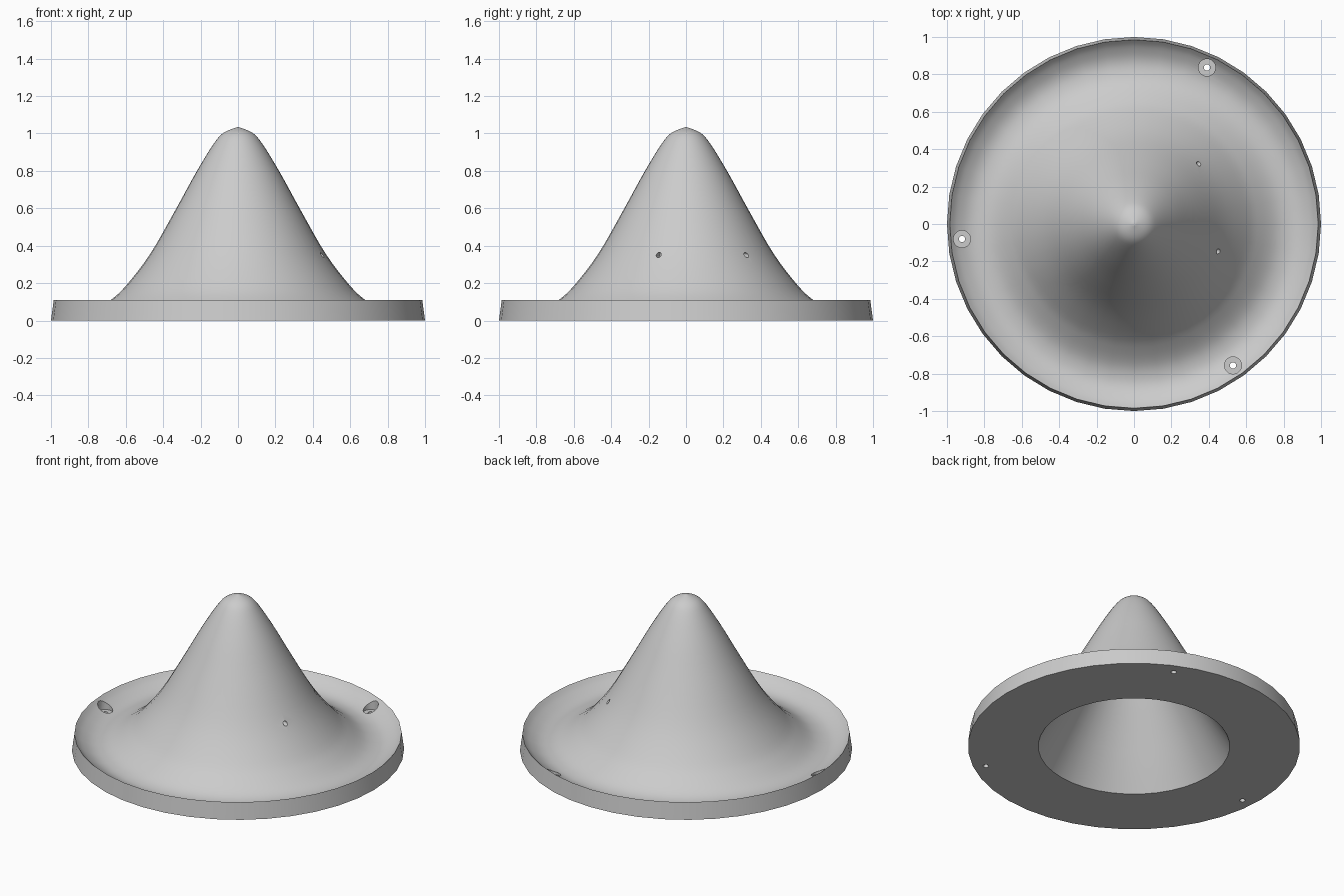
import bpy, bmesh, math
from mathutils import Vector, Matrix
from mathutils.geometry import interpolate_bezier

cube = bpy.data.objects.get("Cube")
if cube:
    bpy.data.objects.remove(cube, do_unlink=True)

SIDES = 40

grey = bpy.data.materials.new("light_grey")
grey.use_nodes = True
colour = (0.6, 0.6, 0.6, 1)
grey.diffuse_color = colour
grey.node_tree.nodes["Principled BSDF"].inputs["Base Color"].default_value = colour


def smooth_profile(points, steps=4):
    """Round a radius/height profile into a flowing curve."""
    pts = [Vector((r, 0, z)) for r, z in points]
    ends = [pts[0]] + pts + [pts[-1]]
    out = [pts[0]]
    for i in range(len(pts) - 1):
        a, b, c, d = ends[i:i + 4]
        out += interpolate_bezier(b, b + (c - a) / 6, c - (d - b) / 6, c, steps + 1)[1:]
    return out


def lathe(name, profile):
    bm = bmesh.new()
    verts = [bm.verts.new(p) for p in profile]
    edges = [bm.edges.new(pair) for pair in zip(verts, verts[1:])]
    bmesh.ops.spin(bm, geom=verts + edges, cent=(0, 0, 0), axis=(0, 0, 1),
                   angle=math.tau, steps=SIDES, use_merge=True)
    bmesh.ops.remove_doubles(bm, verts=bm.verts, dist=0.0005)
    bmesh.ops.recalc_face_normals(bm, faces=bm.faces)
    mesh = bpy.data.meshes.new(name)
    bm.to_mesh(mesh)
    bm.free()
    mesh.materials.append(grey)
    obj = bpy.data.objects.new(name, mesh)
    bpy.context.collection.objects.link(obj)
    return obj


def drill(target, start, end, radius):
    """Cut a round hole running from start to end."""
    start, end = Vector(start), Vector(end)
    axis = end - start
    bpy.ops.mesh.primitive_cylinder_add(
        vertices=20, radius=radius, depth=axis.length, location=(start + end) / 2,
        rotation=axis.to_track_quat('Z', 'Y').to_euler())
    cutter = bpy.context.object
    cutter.hide_render = True
    cutter.data.materials.append(grey)
    mod = target.modifiers.new("hole", 'BOOLEAN')
    mod.operation, mod.solver, mod.object = 'DIFFERENCE', 'EXACT', cutter
    bpy.context.view_layer.objects.active = target
    bpy.ops.object.modifier_apply(modifier=mod.name)
    bpy.data.objects.remove(cutter, do_unlink=True)


# Hollow bell rising from a dished flange
outer = smooth_profile([(0, 1.035), (0.075, 1.005), (0.13, 0.945), (0.225, 0.79),
                        (0.335, 0.59), (0.47, 0.355), (0.6, 0.185), (0.68, 0.11),
                        (0.76, 0.058), (0.83, 0.04), (0.89, 0.047), (0.95, 0.078),
                        (0.985, 0.11)])
inner = smooth_profile([(0.577, 0), (0.49, 0.14), (0.39, 0.31), (0.26, 0.53),
                        (0.16, 0.72), (0.07, 0.87), (0, 0.91)], 2)
bell = lathe("flanged_bell", outer + [Vector((1, 0, 0))] + inner)

# Three counterbored screw holes in the flange
for k in range(3):
    turn = math.radians(65 + 120 * k)
    x, y = 0.923 * math.cos(turn), 0.923 * math.sin(turn)
    drill(bell, (x, y, 0.03), (x, y, 0.3), 0.046)
    drill(bell, (x, y, -0.1), (x, y, 0.1), 0.017)

# Two small ports in the side of the bell
for degrees in (43, -18):
    ray = Vector((math.cos(math.radians(degrees)), math.sin(math.radians(degrees)), 0))
    lift = Vector((0, 0, 0.35))
    drill(bell, ray * 0.41 + lift, ray * 0.6 + lift, 0.014)

# Smooth shading with crisp rims
bpy.ops.object.select_all(action='DESELECT')
bell.select_set(True)
bpy.context.view_layer.objects.active = bell
bpy.ops.object.shade_smooth_by_angle(angle=math.radians(30))
